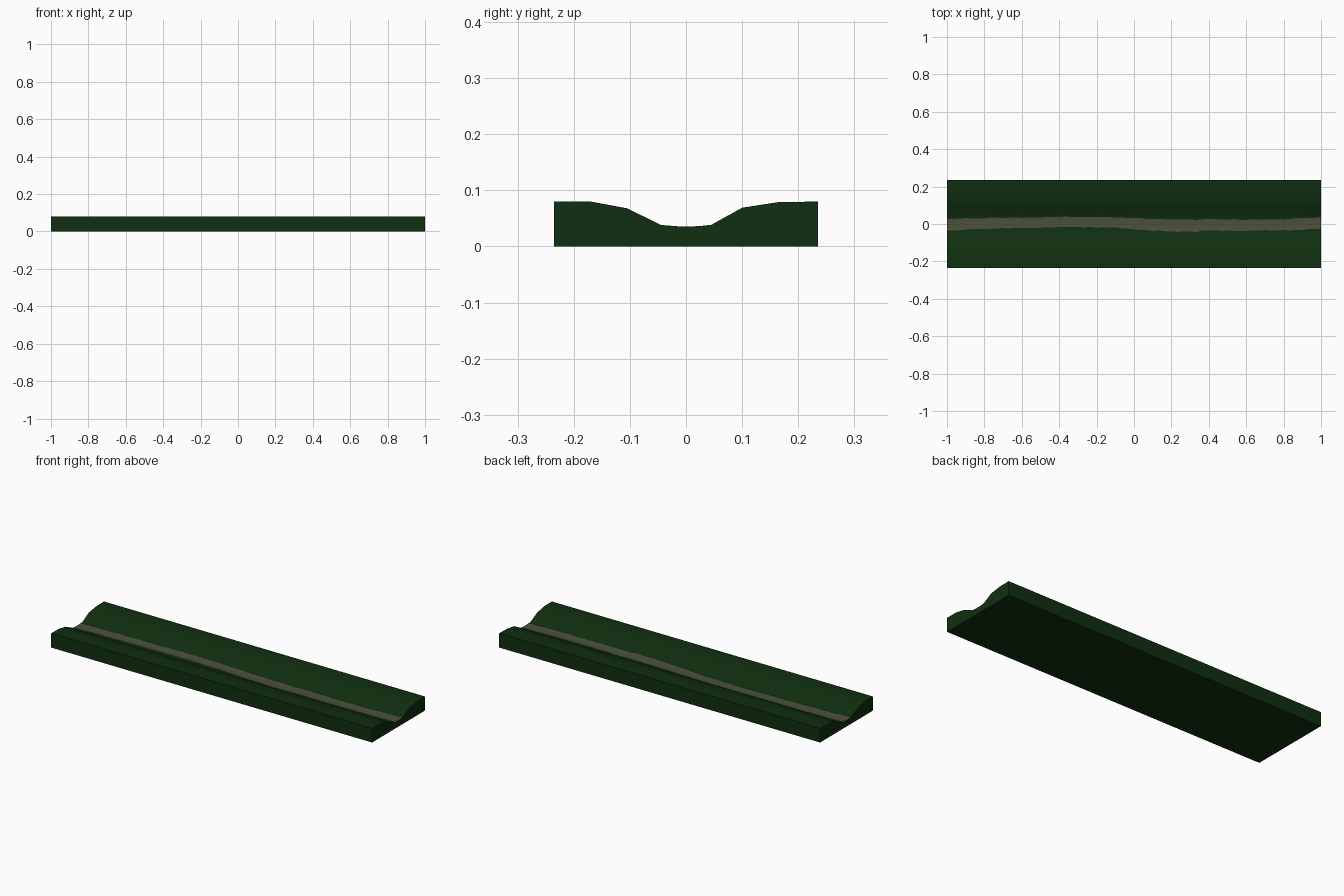
import bpy, bmesh, math, random

if "Cube" in bpy.data.objects:
    bpy.data.objects.remove(bpy.data.objects["Cube"])
random.seed(4)

def material(name, col):
    m = bpy.data.materials.new(name)
    m.diffuse_color = (*col, 1)
    m.use_nodes = True
    m.node_tree.nodes["Principled BSDF"].inputs["Base Color"].default_value = m.diffuse_color
    return m

grass = material("dark_grass", (0.005, 0.028, 0.005))
mud = material("stream_bed", (0.075, 0.080, 0.045))

# meandering bed edges: (x, lower y, upper y)
BED = [(-1, -.035, .028), (-.8, -.026, .032), (-.6, -.022, .034), (-.3, -.016, .039),
       (-.1, -.020, .037), (.05, -.033, .030), (.3, -.042, .022), (.4, -.035, .025),
       (.6, -.036, .024), (.8, -.033, .026), (1, -.027, .035)]

def bed_edges(x):
    for a, b in zip(BED, BED[1:]):
        if x <= b[0] + 1e-6:
            t = (x - a[0]) / (b[0] - a[0])
            return [a[i] + t * (b[i] - a[i]) + random.uniform(-.0025, .0025) for i in (1, 2)]

def floor_z(y):
    return 0.035 + 0.0035 * (y / 0.045) ** 2

def section(x):
    lo, hi = bed_edges(x)
    mid = (lo + hi) / 2
    pts = [(-.235, 0), (-.235, .08), (-.17, .08), (-.105, .068), (-.045, .0385)]
    pts += [(y, floor_z(y)) for y in (lo, mid, hi)]
    pts += [(.045, .0385), (.10, .069), (.165, .079), (.235, .08), (.235, 0)]
    return pts

# valley block: sections lofted along x, bed strip coloured by column
bm = bmesh.new()
N = 60
rings = []
for i in range(N + 1):
    x = -1 + 2 * i / N
    rings.append([bm.verts.new((x, y, z)) for y, z in section(x)])
for a, b in zip(rings, rings[1:]):
    for j in range(len(a)):
        k = (j + 1) % len(a)
        f = bm.faces.new((a[j], a[k], b[k], b[j]))
        f.material_index = 1 if j in (5, 6) else 0
bm.faces.new(rings[0])
bm.faces.new(rings[-1][::-1])
bmesh.ops.recalc_face_normals(bm, faces=bm.faces)

me = bpy.data.meshes.new("stream_valley")
bm.to_mesh(me)
bm.free()
me.materials.append(grass)
me.materials.append(mud)
ob = bpy.data.objects.new("stream_valley", me)
bpy.context.collection.objects.link(ob)
bpy.context.view_layer.objects.active = ob
ob.select_set(True)
bpy.ops.object.shade_smooth_by_angle(angle=math.radians(35))
